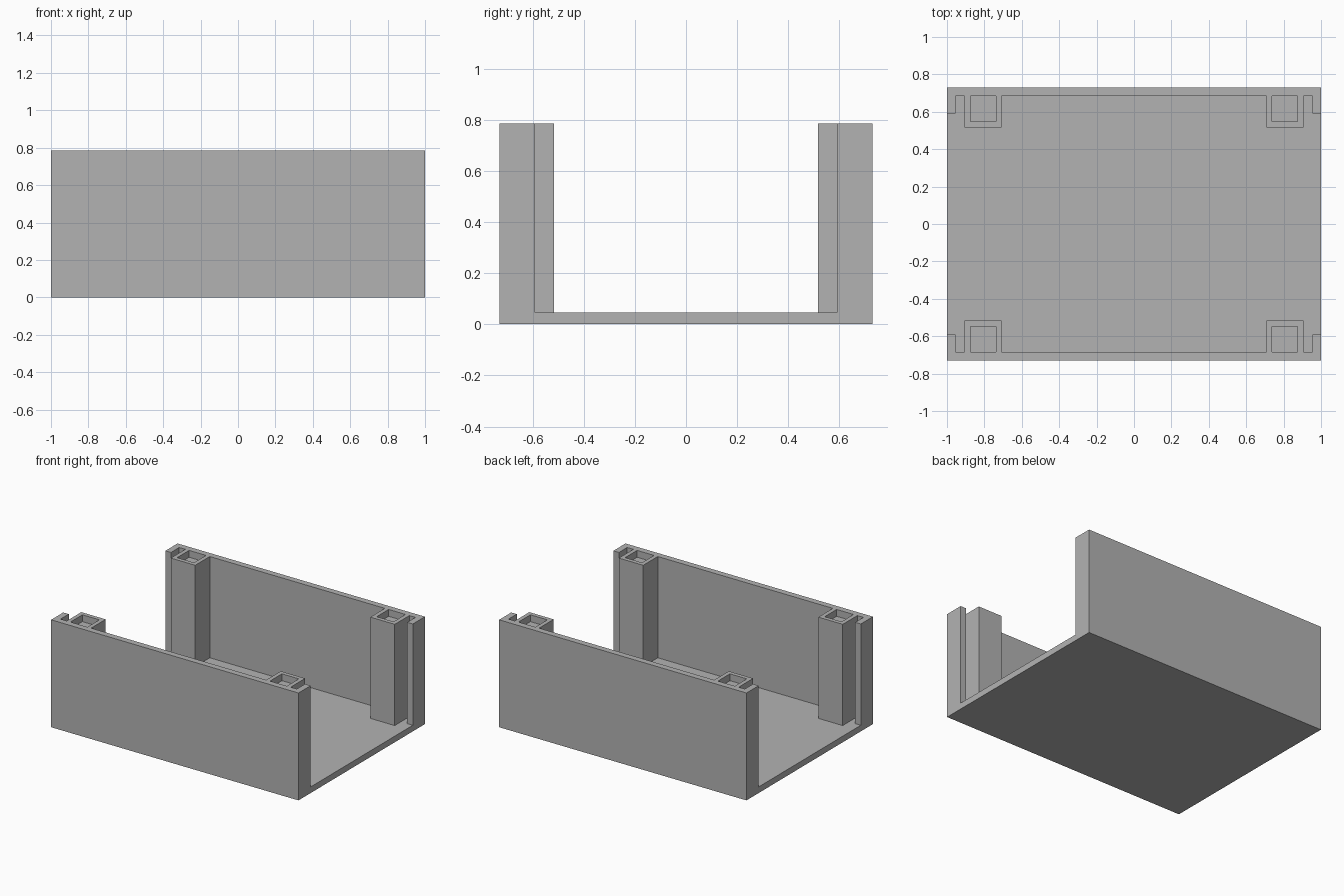
import bpy
import bmesh
from mathutils import Vector

if "Cube" in bpy.data.objects:
    bpy.data.objects.remove(bpy.data.objects["Cube"], do_unlink=True)

LENGTH, DEPTH, HEIGHT, WALL = 1.0, 0.73, 0.785, 0.045
INNER = DEPTH - WALL
RECESS = 0.05

grey = bpy.data.materials.new("plain_grey")
grey.use_nodes = True
grey.diffuse_color = (0.45, 0.45, 0.45, 1)
grey.node_tree.nodes["Principled BSDF"].inputs["Base Color"].default_value = grey.diffuse_color


def extrude(name, outline, direction):
    """Extrude a closed outline of 3D points along a direction."""
    bm = bmesh.new()
    face = bm.faces.new([bm.verts.new(p) for p in outline])
    result = bmesh.ops.extrude_face_region(bm, geom=[face], use_keep_orig=True)
    moved = [v for v in result["geom"] if isinstance(v, bmesh.types.BMVert)]
    bmesh.ops.translate(bm, verts=moved, vec=Vector(direction))
    bmesh.ops.recalc_face_normals(bm, faces=bm.faces)
    mesh = bpy.data.meshes.new(name)
    bm.to_mesh(mesh)
    bm.free()
    mesh.materials.append(grey)
    obj = bpy.data.objects.new(name, mesh)
    bpy.context.collection.objects.link(obj)
    return obj


def upright(name, plan, top, sx, sy):
    """Stand a plan outline on the floor, mirrored into one corner."""
    return extrude(name, [(sx * x, sy * y, WALL) for x, y in plan], (0, 0, top - WALL))


def rect(x0, x1, y0, y1):
    return [(x0, y0), (x1, y0), (x1, y1), (x0, y1)]


# Floor and the two long walls, as one channel section
half = [(DEPTH, 0), (DEPTH, HEIGHT), (INNER, HEIGHT), (INNER, WALL)]
section = half + [(-y, z) for y, z in reversed(half)]
extrude("channel_tray", [(-LENGTH, y, z) for y, z in section], (2 * LENGTH, 0, 0))

# Corner posts with a shallow square recess, and end lips beside the panel slots
X0, X1, Y0 = 0.708, 0.905, 0.517
T = 0.03
post_plan = [(X0, INNER), (X0, Y0), (X1, Y0), (X1, INNER),
             (X1 - T, INNER), (X1 - T, Y0 + T), (X0 + T, Y0 + T), (X0 + T, INNER)]
core_plan = rect(X0 + T, X1 - T, Y0 + T, INNER)
lip_plan = rect(LENGTH - WALL, LENGTH, 0.59, INNER)

for sx, side in ((1, "left"), (-1, "right")):
    for sy, end in ((-1, "front"), (1, "back")):
        corner = f"{end}_{side}"
        upright(f"{corner}_post", post_plan, HEIGHT, sx, sy)
        upright(f"{corner}_post_core", core_plan, HEIGHT - RECESS, sx, sy)
        upright(f"{corner}_slot_lip", lip_plan, HEIGHT, sx, sy)
